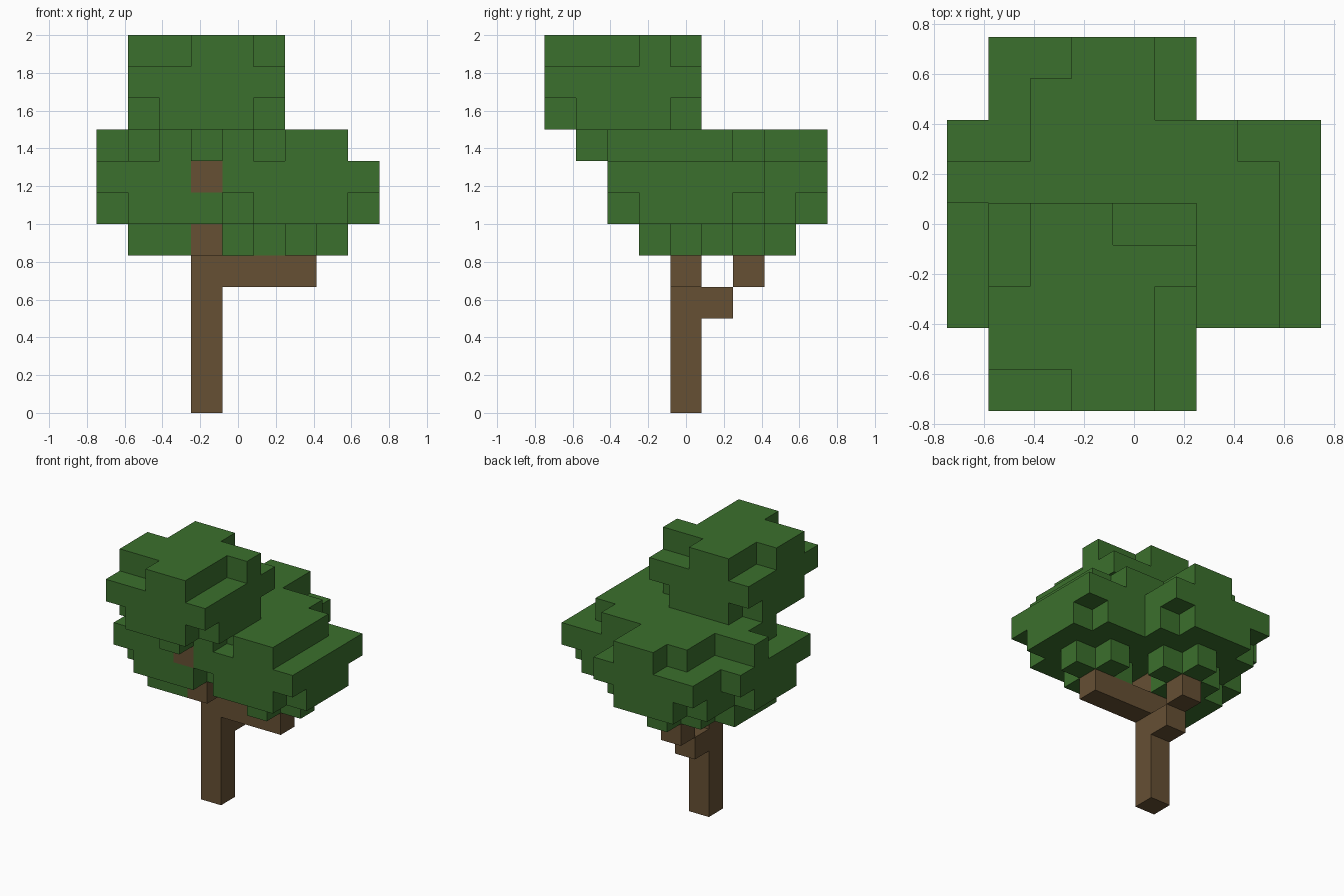
import bpy
import bmesh
from mathutils import Vector

cube = bpy.data.objects.get("Cube")
if cube:
    bpy.data.objects.remove(cube, do_unlink=True)

CELL = 1 / 6
ORIGIN = Vector((-0.75, -0.75, 0))


def material(name, rgb):
    mat = bpy.data.materials.new(name)
    mat.use_nodes = True
    mat.diffuse_color = (*rgb, 1)
    mat.node_tree.nodes["Principled BSDF"].inputs["Base Color"].default_value = (*rgb, 1)
    return mat


def box(xs, ys, zs):
    """Cells of a block; each range is inclusive."""
    return {(x, y, z) for x in range(xs[0], xs[1] + 1)
            for y in range(ys[0], ys[1] + 1) for z in range(zs[0], zs[1] + 1)}


def crown(cx, cy, z, top_gaps, wide_base=False):
    """Leaf cluster: small base, cornerless layer, full layer, ragged top."""
    cells = set()
    for dx in range(-2, 3):
        for dy in range(-2, 3):
            x, y = cx + dx, cy + dy
            if abs(dx) + abs(dy) < 2 or (wide_base and max(abs(dx), abs(dy)) < 2):
                cells.add((x, y, z))
            if abs(dx) + abs(dy) < 4:
                cells.add((x, y, z + 1))
            cells.add((x, y, z + 2))
            if (dx, dy) not in top_gaps:
                cells.add((x, y, z + 3))
    return cells


def build(name, cells, solid, mat):
    """Mesh only the outer faces of the cells, joined into flat regions."""
    bm = bmesh.new()
    verts = {}

    def vert(p):
        if p not in verts:
            verts[p] = bm.verts.new(ORIGIN + Vector(p) * CELL)
        return verts[p]

    for cell in sorted(cells):
        for axis in range(3):
            u, v = (axis + 1) % 3, (axis + 2) % 3
            for side in (0, 1):
                near = list(cell)
                near[axis] += 2 * side - 1
                if tuple(near) in solid:
                    continue
                loop = []
                for a, b in ((0, 0), (1, 0), (1, 1), (0, 1)):
                    p = list(cell)
                    p[axis] += side
                    p[u] += a
                    p[v] += b
                    loop.append(vert(tuple(p)))
                bm.faces.new(loop if side else loop[::-1])
    bmesh.ops.dissolve_limit(bm, angle_limit=0.01, verts=bm.verts[:], edges=bm.edges[:])
    mesh = bpy.data.meshes.new(name)
    bm.to_mesh(mesh)
    bm.free()
    mesh.materials.append(mat)
    obj = bpy.data.objects.new(name, mesh)
    bpy.context.collection.objects.link(obj)
    return obj


# Trunk and the branches that carry the crowns
wood = box((3, 3), (4, 4), (0, 5))
wood |= box((4, 6), (4, 4), (4, 4))
wood |= {(3, 5, 3), (3, 6, 4)}
wood |= {(3, 3, 5), (3, 3, 6), (3, 2, 7)}

# Four leaf crowns, with the gaps in each ragged top layer
upper = crown(3, 2, 8, {(-2, -2), (-1, -2), (2, -2), (2, -1), (2, 0),
                        (-2, 1), (-2, 2), (1, 2), (2, 2)})
left = crown(6, 4, 5, {(2, y) for y in range(-2, 3)} | {(-2, -2), (-1, -2), (1, 2)})
back = crown(3, 6, 5, {(-2, 2), (-1, 2), (2, 2), (-2, 1), (-2, 0), (2, 1)})
right = crown(2, 4, 5, {(-2, -2), (-2, -1), (-2, 0), (-2, 2), (-1, 2), (-1, -2)},
              wide_base=True)
leaves = (upper | left | back | right) - wood

solid = wood | leaves
build("trunk_and_branches", wood, solid, material("bark brown", (0.133, 0.080, 0.034)))
build("foliage", leaves, solid, material("leaf green", (0.044, 0.162, 0.026)))
